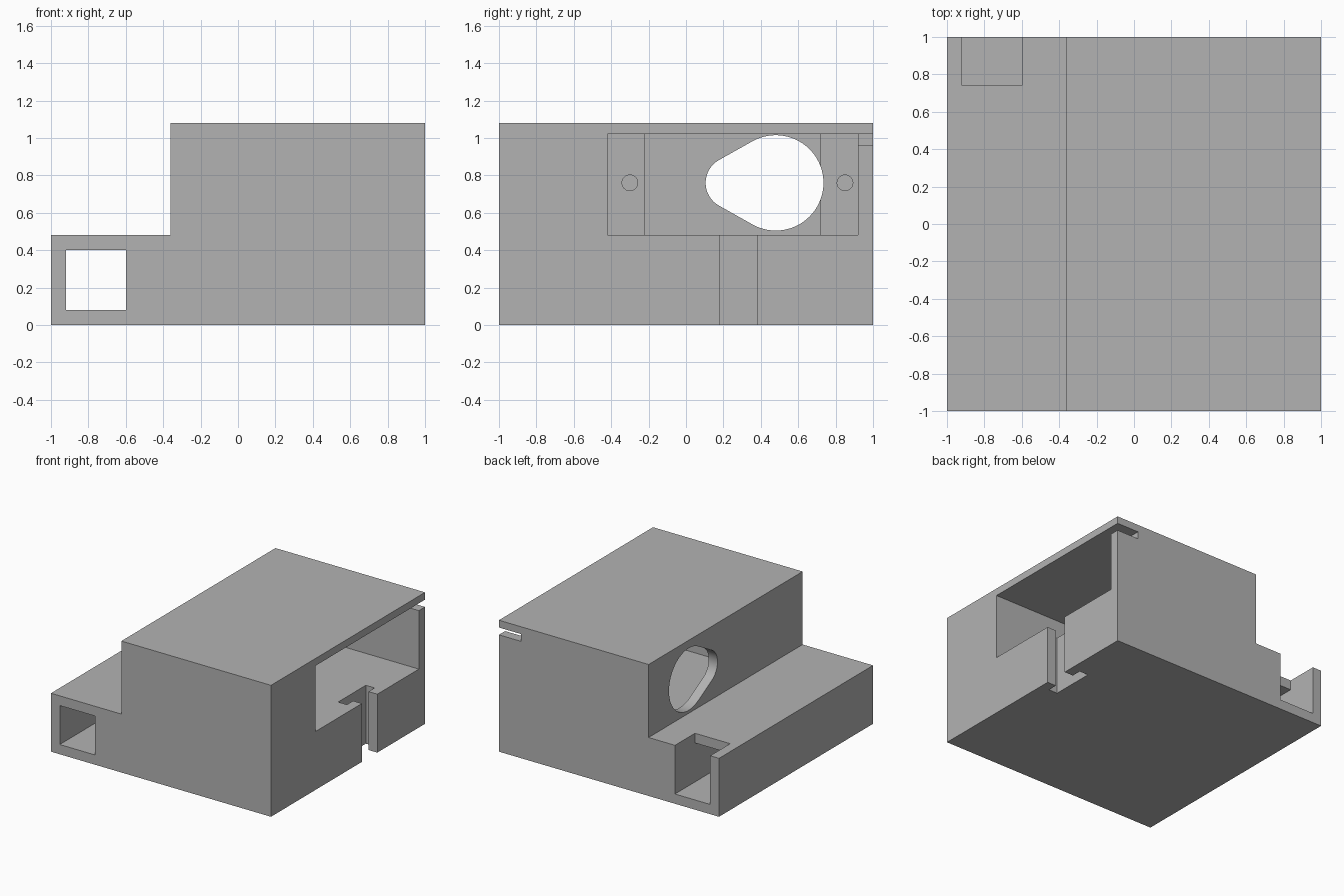
import bpy, bmesh, math

if "Cube" in bpy.data.objects:
    bpy.data.objects.remove(bpy.data.objects["Cube"], do_unlink=True)

grey = bpy.data.materials.new("plain_grey")
grey.use_nodes = True
grey.diffuse_color = (0.45, 0.45, 0.45, 1)
grey.node_tree.nodes["Principled BSDF"].inputs["Base Color"].default_value = (0.45, 0.45, 0.45, 1)


def prism(name, profile, axis, lo, hi):
    """Extrude a 2D profile along an axis; the profile uses the other two axes in order."""
    bm = bmesh.new()

    def place(p, t):
        co = list(p)
        co.insert("xyz".index(axis), t)
        return bm.verts.new(co)

    face = bm.faces.new([place(p, lo) for p in profile])
    out = bmesh.ops.extrude_face_region(bm, geom=[face])
    moved = [g for g in out["geom"] if isinstance(g, bmesh.types.BMVert)]
    shift = [0, 0, 0]
    shift["xyz".index(axis)] = hi - lo
    bmesh.ops.translate(bm, verts=moved, vec=shift)
    bmesh.ops.recalc_face_normals(bm, faces=bm.faces)
    mesh = bpy.data.meshes.new(name)
    bm.to_mesh(mesh)
    bm.free()
    mesh.materials.append(grey)
    obj = bpy.data.objects.new(name, mesh)
    bpy.context.collection.objects.link(obj)
    return obj


def rect(a0, a1, b0, b1):
    return [(a0, b0), (a1, b0), (a1, b1), (a0, b1)]


def arc(cy, cz, r, start, end, steps):
    angles = [math.radians(start + (end - start) * i / steps) for i in range(steps + 1)]
    return [(cy + r * math.cos(a), cz + r * math.sin(a)) for a in angles]


# Stepped housing
housing = prism("housing", [(-1, 0), (1, 0), (1, 1.08), (-0.36, 1.08), (-0.36, 0.48), (-1, 0.48)],
                "y", -1, 1)

MID = 0.76
SEAT = -0.11
cutters = [
    # Side pocket with a narrower deep section
    prism("pocket_cutter", [(1.1, -0.42), (1.1, 0.92), (SEAT, 0.92), (SEAT, 0.72), (-0.28, 0.72),
                            (-0.28, -0.22), (SEAT, -0.22), (SEAT, -0.42)], "z", 0.48, 1.02),
    # Teardrop opening through the inner wall
    prism("teardrop_cutter", arc(0.48, MID, 0.255, -120, 120, 48) + arc(0.245, MID, 0.14, 120, 240, 20),
          "x", -0.5, 0.0),
    # T-shaped channel under the pocket
    prism("channel_cutter", [(1.1, 0.18), (1.1, 0.38), (0.92, 0.38), (0.92, 0.46), (0.84, 0.46),
                             (0.84, 0.10), (0.92, 0.10), (0.92, 0.18)], "z", -0.1, 0.55),
    # Lengthwise tunnel, open on top at the back
    prism("tunnel_cutter", [(-1.1, 0.08), (1.1, 0.08), (1.1, 0.6), (0.74, 0.6), (0.74, 0.4), (-1.1, 0.4)],
          "x", -0.92, -0.6),
    # Cable slot from the pocket to the back
    prism("slot_cutter", rect(0.8, 1.1, 0.85, 1.1), "z", 0.96, 1.02),
]
# Blind screw holes in the pocket seats
for y in (-0.3, 0.85):
    cutters.append(prism("screw_hole_cutter", arc(y, MID, 0.042, 0, 345, 23), "x", -0.28, 0.0))

for cutter in cutters:
    cutter.hide_render = True
    mod = housing.modifiers.new(cutter.name, "BOOLEAN")
    mod.operation = "DIFFERENCE"
    mod.solver = "EXACT"
    mod.object = cutter

# Bake the cuts and drop the cutters
bpy.context.view_layer.update()
baked = bpy.data.meshes.new_from_object(housing.evaluated_get(bpy.context.evaluated_depsgraph_get()))
housing.modifiers.clear()
housing.data = baked
for cutter in cutters:
    bpy.data.objects.remove(cutter, do_unlink=True)

bpy.ops.object.select_all(action="DESELECT")
housing.select_set(True)
bpy.context.view_layer.objects.active = housing
bpy.ops.object.shade_smooth_by_angle(angle=math.radians(30))
